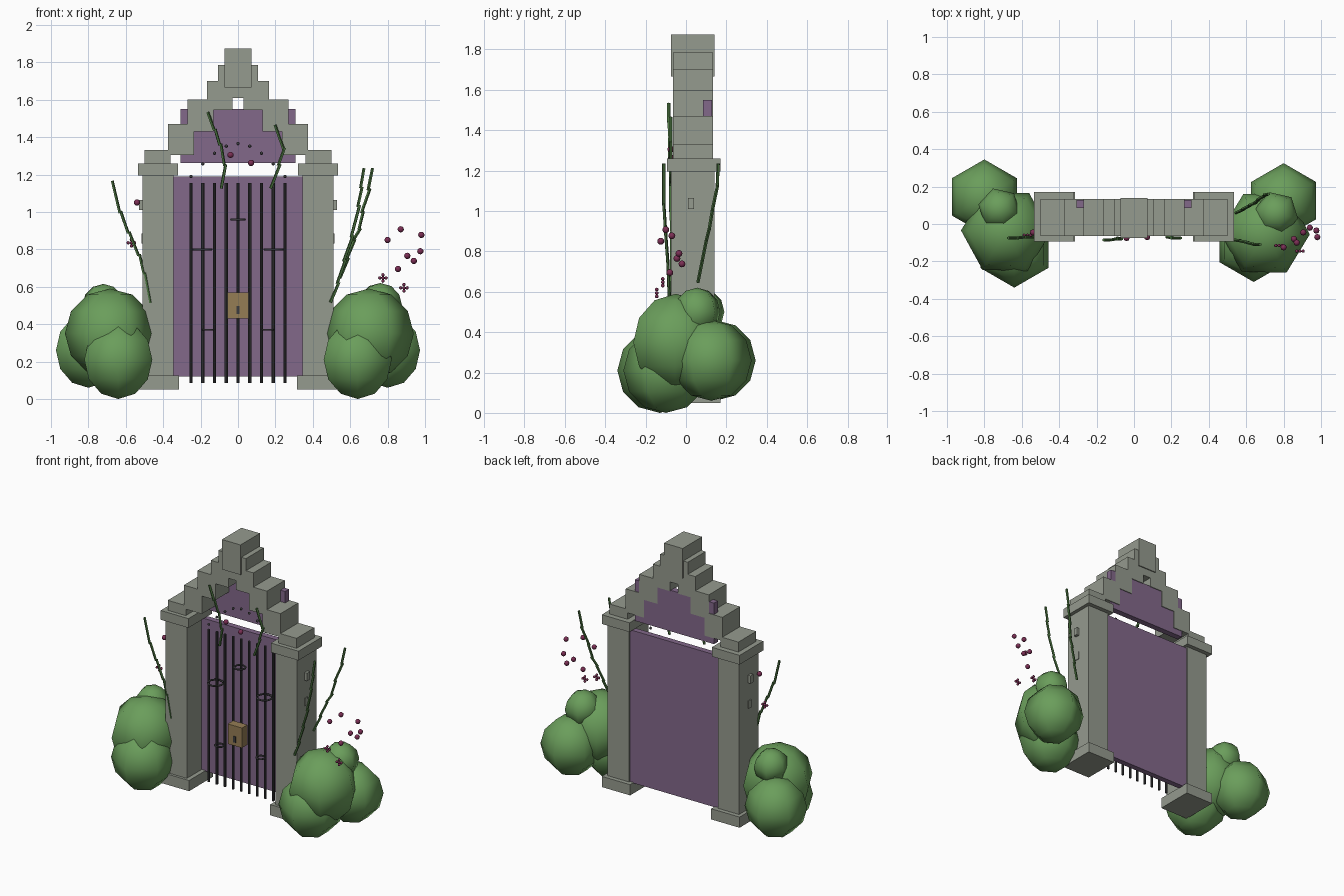
import bpy
import math
from mathutils import Vector

if "Cube" in bpy.data.objects:
    bpy.data.objects.remove(bpy.data.objects["Cube"], do_unlink=True)


def material(name, rgb):
    m = bpy.data.materials.new(name)
    m.use_nodes = True
    m.diffuse_color = (*rgb, 1)
    m.node_tree.nodes["Principled BSDF"].inputs["Base Color"].default_value = (*rgb, 1)
    return m


STONE = material("grey stone", (.30, .325, .272))
PURPLE = material("purple panel", (.225, .138, .255))
LEAF = material("bush green", (.145, .34, .105))
VINE = material("vine green", (.07, .175, .05))
IRON = material("dark iron", (.045, .045, .048))
BRASS = material("old brass", (.30, .205, .09))
BERRY = material("berry red", (.20, .028, .09))


def finish(name, mat, smooth=False):
    o = bpy.context.object
    o.name = name
    o.data.materials.append(mat)
    if smooth:
        bpy.ops.object.shade_smooth()
    return o


def box(name, mat, x, y, z):
    """Box from (min, max) pairs."""
    bpy.ops.mesh.primitive_cube_add(size=1, location=[sum(r) / 2 for r in (x, y, z)])
    o = finish(name, mat)
    o.scale = [r[1] - r[0] for r in (x, y, z)]
    return o


def rod(name, mat, a, b, radius, sides):
    a, b = Vector(a), Vector(b)
    d = b - a
    bpy.ops.mesh.primitive_cylinder_add(vertices=sides, radius=radius, depth=d.length,
                                        location=(a + b) / 2,
                                        rotation=d.to_track_quat('Z', 'Y').to_euler())
    return finish(name, mat)


def ball(name, mat, loc, r, segs=8, rings=6, turn=0):
    bpy.ops.mesh.primitive_uv_sphere_add(segments=segs, ring_count=rings, radius=r,
                                         location=loc, rotation=(0, 0, turn))
    return finish(name, mat, True)


def both(name, mat, x, y, z):
    """The same box on the left (+x) and the right (-x)."""
    box("left_" + name, mat, x, y, z)
    box("right_" + name, mat, (-x[1], -x[0]), y, z)


# Pillars with plinths, caps and projecting bricks
WIDE = (-.093, .17)
BODY = (-.075, .14)
ARCH = (-.065, .133)
both("plinth", STONE, (.315, .535), WIDE, (.05, .125))
both("pillar", STONE, (.345, .51), BODY, (.125, 1.195))
both("cap", STONE, (.32, .535), WIDE, (1.195, 1.26))
both("upper_brick", STONE, (.5, .53), (.01, .04), (1.01, 1.065))
both("lower_brick", STONE, (.5, .515), (.01, .04), (.83, .885))

# Stepped gable
both("gable_step_1", STONE, (.36, .5), ARCH, (1.26, 1.33))
both("gable_step_2", STONE, (.235, .375), ARCH, (1.305, 1.47))
both("gable_step_3", STONE, (.13, .27), ARCH, (1.43, 1.6))
both("gable_step_4", STONE, (.03, .165), ARCH, (1.545, 1.7))
box("gable_top", STONE, (-.107, .107), ARCH, (1.61, 1.785))
box("keystone", STONE, (-.072, .072), BODY, (1.665, 1.875))

# Purple panels
box("door_panel", PURPLE, (-.345, .345), (.09, .13), (.12, 1.19))
box("gable_panel", PURPLE, (-.307, .307), (.085, .128), (1.262, 1.55))

# Iron bars with an arc of beads
BAR_Y = .035
for i in range(-4, 5):
    x = i * .0627
    rod("gate_bar", IRON, (x, BAR_Y, .085), (x, BAR_Y, 1.155), .0085, 8)
    ball("gate_bead", IRON, (x, BAR_Y, 1.19 + .175 * math.cos(i * math.pi / 8)), .009)

# Iron rings
for x, z, r in ((0, .96, .036), (-.19, .8, .049), (.19, .8, .049),
                (-.16, .37, .028), (.16, .37, .028)):
    bpy.ops.mesh.primitive_torus_add(major_segments=16, minor_segments=6, major_radius=r,
                                     minor_radius=.006, location=(x, .022, z))
    finish("gate_ring", IRON, True)

# Lock and keyhole
box("lock", BRASS, (-.055, .055), (-.035, .025), (.43, .57))
box("keyhole", IRON, (-.009, .009), (-.04, -.034), (.455, .497))

# Bushes: each mound is (x, y, z, radius, turn)
MOUNDS = {
    "right_bush": ((-.64, -.13, .21, .21, 0), (-.8, .145, .26, .2, 0),
                   (-.685, -.04, .35, .24, .5), (-.72, .08, .5, .115, .3)),
    "left_bush": ((.64, -.1, .21, .21, 0), (.8, .125, .26, .2, 0),
                  (.7, -.05, .35, .24, .5), (.76, .055, .5, .12, .3)),
}
for name, mounds in MOUNDS.items():
    for x, y, z, r, turn in mounds:
        ball(name, LEAF, (x, y, z), r, 6, 6, turn)

# Vines: chains of thin stalks, each slightly longer than its step
VINES = {
    "gable_vine_right": ((-.165, -.085, 1.53), (-.125, -.085, 1.44), (-.095, -.08, 1.36),
                         (-.07, -.08, 1.25), (-.085, -.075, 1.13)),
    "gable_vine_left": ((.195, -.075, 1.46), (.245, -.075, 1.34), (.22, -.075, 1.25),
                        (.18, -.07, 1.13)),
    "pillar_vine_right": ((-.675, -.075, 1.16), (-.63, -.075, 1.0), (-.585, -.07, .89),
                          (-.53, -.07, .77), (-.5, -.07, .67), (-.465, -.07, .52)),
    "back_vine": ((.715, .16, 1.23), (.7, .155, 1.12), (.665, .13, 1.0), (.65, .115, .91),
                  (.62, .1, .85), (.585, .08, .75), (.55, .06, .65)),
    "pillar_vine_left": ((.67, -.11, 1.23), (.66, -.11, 1.13), (.645, -.11, 1.03),
                         (.61, -.1, .87), (.57, -.09, .74), (.535, -.085, .62),
                         (.5, -.08, .52)),
}
for name, path in VINES.items():
    for a, b in zip(path, path[1:]):
        a, b = Vector(a), Vector(b)
        # stagger neighbouring stalks a little so that they overlap side by side
        d = (b - a) * .04
        d.x -= .004
        rod(name, VINE, a - d, b + d, .0085, 5)

# Single berries
for p in ((.87, -.1, .907), (.8, -.125, .85), (.975, -.035, .79), (.98, -.07, .877),
          (.905, -.045, .765), (.94, -.02, .738), (.855, -.08, .695),
          (-.04, -.075, 1.305), (.07, -.07, 1.262), (-.54, -.045, 1.05)):
    ball("berry", BERRY, p, .017)

# Blossoms: a centre with four small petals
for x, y, z in ((.775, -.115, .647), (.887, -.145, .594), (-.57, -.06, .835)):
    ball("blossom_centre", BERRY, (x, y, z), .009)
    for k in range(4):
        t = k * math.pi / 2
        ball("blossom_petal", BERRY,
             (x + .017 * math.cos(t), y, z + .017 * math.sin(t)), .009)
